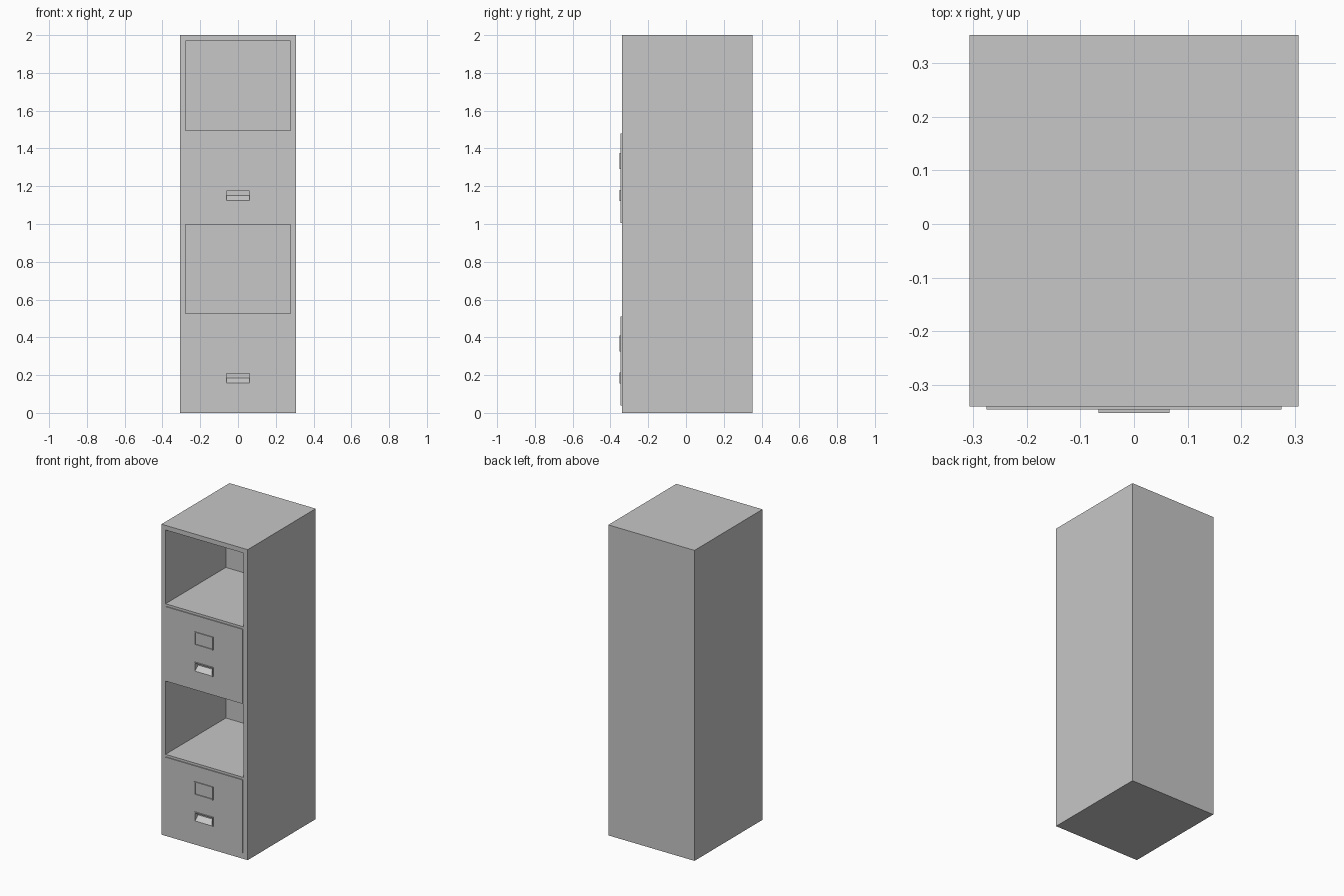
import bpy, bmesh

default = bpy.data.objects.get("Cube")
if default:
    bpy.data.objects.remove(default, do_unlink=True)

grey = bpy.data.materials.new("painted_steel_grey")
grey.use_nodes = True
GREY = (0.57, 0.57, 0.57, 1)
grey.diffuse_color = GREY
grey.node_tree.nodes["Principled BSDF"].inputs["Base Color"].default_value = GREY


def prism(name, half_width, profile):
    """Extrude a (y, z) profile across x, centred on x = 0."""
    bm = bmesh.new()
    face = bm.faces.new([bm.verts.new((-half_width, y, z)) for y, z in profile])
    side = bmesh.ops.extrude_face_region(bm, geom=[face])["geom"]
    moved = [v for v in side if isinstance(v, bmesh.types.BMVert)]
    bmesh.ops.translate(bm, verts=moved, vec=(2 * half_width, 0, 0))
    bmesh.ops.recalc_face_normals(bm, faces=bm.faces)
    mesh = bpy.data.meshes.new(name)
    bm.to_mesh(mesh)
    bm.free()
    mesh.materials.append(grey)
    obj = bpy.data.objects.new(name, mesh)
    bpy.context.collection.objects.link(obj)
    return obj


def block(name, half_width, y0, y1, z0, z1):
    return prism(name, half_width, [(y0, z0), (y1, z0), (y1, z1), (y0, z1)])


def cut(target, cutter):
    mod = target.modifiers.new(cutter.name, 'BOOLEAN')
    mod.operation = 'DIFFERENCE'
    mod.solver = 'EXACT'
    mod.object = cutter
    cutter.hide_render = True
    cutter.hide_viewport = True
    cutter.display_type = 'WIRE'


FRONT, FACE, TRIM = -0.34, -0.346, -0.352

# Cabinet shell
cabinet = block("cabinet_body", 0.307, FRONT, 0.352, 0, 2)

# Each bay: closed drawer below, open compartment above
bays = [("lower", 0.04, 0.51, 0.525, 0.997), ("upper", 1.005, 1.48, 1.495, 1.97)]
for name, low, high, open_low, open_high in bays:
    cut(cabinet, block(name + "_compartment_cutter", 0.278, -0.5, 0.273, open_low, open_high))
    drawer = block(name + "_drawer_front", 0.275, FACE, FRONT + 0.001, low, high)

    # Label holder rim
    z0, z1 = low + 0.285, low + 0.37
    label = block(name + "_label_holder", 0.066, TRIM, FACE + 0.001, z0, z1)
    cut(label, block(name + "_label_cutter", 0.06, -0.4, FACE, z0 + 0.006, z1 - 0.006))

    # Recessed finger pull with a sloping floor, and its rim
    z0, z1 = low + 0.116, low + 0.175
    pull = block(name + "_pull_rim", 0.066, TRIM, FACE + 0.001, z0, z1)
    a, b = z0 + 0.006, z1 - 0.006
    recess = prism(name + "_pull_cutter", 0.06,
                   [(-0.37, a - 0.018), (-0.37, b), (-0.32, b), (-0.32, a + 0.024)])
    for part in (pull, drawer, cabinet):
        cut(part, recess)
